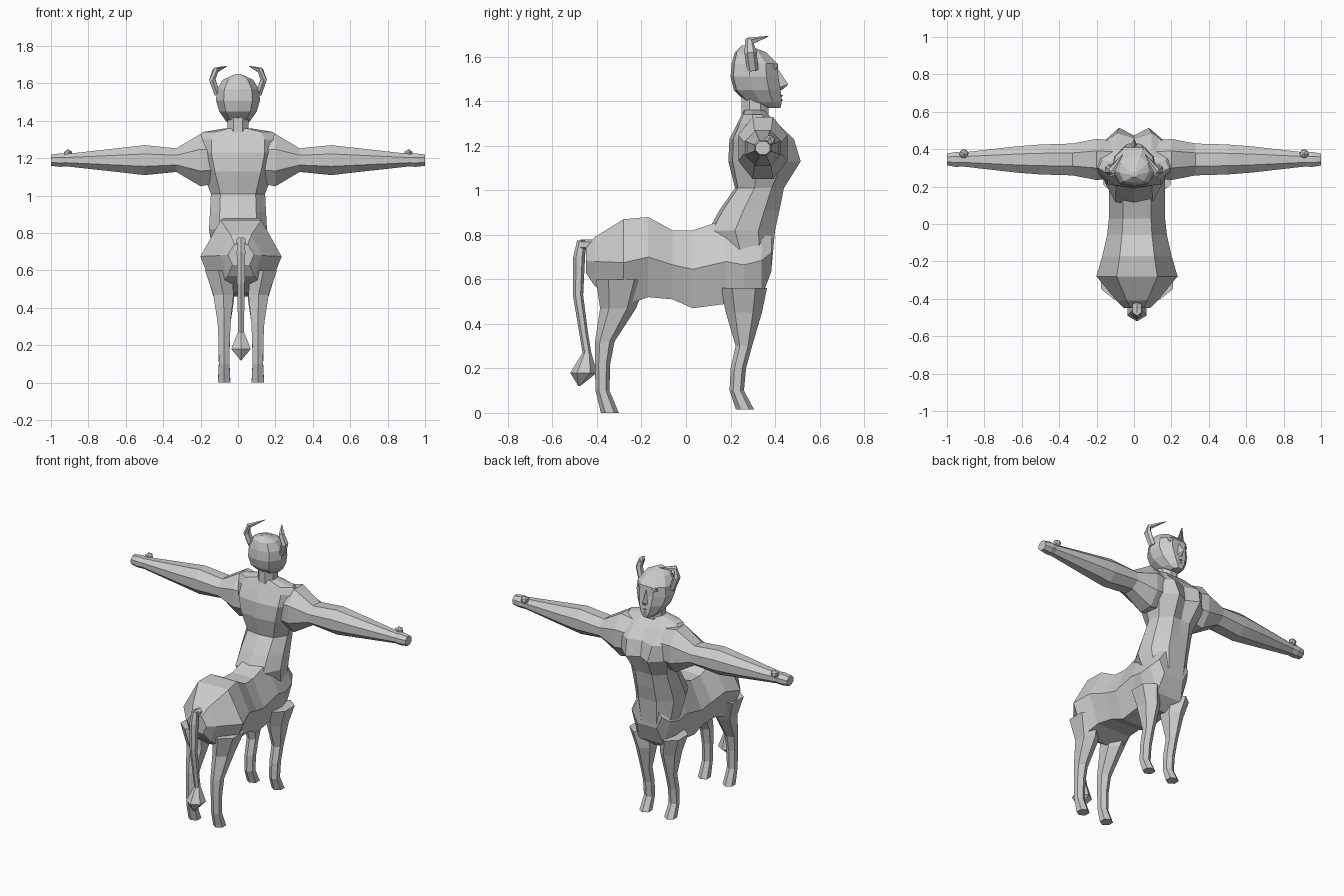
import bpy
import bmesh
from math import sin, cos, pi
from mathutils import Vector

cube = bpy.data.objects.get("Cube")
if cube:
    bpy.data.objects.remove(cube, do_unlink=True)

grey = bpy.data.materials.new("plain grey")
grey.use_nodes = True
shade = (.6, .6, .6, 1)
grey.diffuse_color = shade
grey.node_tree.nodes["Principled BSDF"].inputs["Base Color"].default_value = shade

X, Y, Z = (Vector(axis) for axis in ((1, 0, 0), (0, 1, 0), (0, 0, 1)))
animal_x = .016  # the animal half sits slightly off the centre line
arm_y, arm_z = .345, 1.19


def finish(name, bm):
    """Turn a bmesh into a flat shaded object."""
    bmesh.ops.recalc_face_normals(bm, faces=bm.faces)
    mesh = bpy.data.meshes.new(name)
    bm.to_mesh(mesh)
    bm.free()
    mesh.materials.append(grey)
    obj = bpy.data.objects.new(name, mesh)
    bpy.context.collection.objects.link(obj)


def loft(name, rings):
    """Skin a row of equal-sized point rings and cap both ends."""
    bm = bmesh.new()
    rows = [[bm.verts.new(point) for point in ring] for ring in rings]
    for near, far in zip(rows, rows[1:]):
        for i in range(len(near)):
            bm.faces.new((near[i - 1], near[i], far[i], far[i - 1]))
    bm.faces.new(rows[0])
    bm.faces.new(rows[-1])
    finish(name, bm)


def polygon(centre, u, v, width, depth, sides):
    """Flat-topped regular section whose flats lie at the given half sizes."""
    corner = 1 / cos(pi / sides)
    angles = [pi * (2 * i + 1) / sides for i in range(sides)]
    return [Vector(centre) + corner * (u * width * cos(a) + v * depth * sin(a))
            for a in angles]


def upright_section(z, back, front, width):
    """Symmetric trunk section; a deep chest gets a groove down the middle."""
    depth = front - back
    groove = max(0, front - .43) / 2
    half = [(0, front - groove), (width * .42, front), (width * .9, front - depth * .25),
            (width, back + depth * .4), (width * .65, back + depth * .06), (0, back)]
    outline = half + [(-x, y) for x, y in half[-2:0:-1]]
    return [(x, y, z) for x, y in outline]


def barrel_section(y, top, low, width):
    """Six-sided section, widest halfway up."""
    middle = (top + low) / 2
    back, belly = width * .5, width * .65
    outline = ((-back, top), (back, top), (width, middle),
               (belly, low), (-belly, low), (-width, middle))
    return [(animal_x + x, y, z) for x, z in outline]


def hull(name, points):
    """Small convex solid around a few points."""
    bm = bmesh.new()
    for point in points:
        bm.verts.new(point)
    bmesh.ops.convex_hull(bm, input=bm.verts)
    finish(name, bm)


def ball(name, centre, radius):
    """Coarse faceted ball."""
    bm = bmesh.new()
    bmesh.ops.create_icosphere(bm, subdivisions=1, radius=radius)
    bmesh.ops.translate(bm, verts=bm.verts, vec=centre)
    finish(name, bm)


# Barrel: y, top, underside, half width
barrel = [(-.45, .74, .63, .07), (-.41, .79, .57, .11), (-.28, .87, .48, .217),
          (-.17, .88, .52, .185), (-.06, .82, .51, .16), (.03, .82, .47, .15),
          (.18, .87, .49, .15), (.26, .87, .46, .15), (.34, .85, .52, .14),
          (.385, .8, .64, .11)]
loft("barrel", [barrel_section(*row) for row in barrel])

# Torso: z, back, front, half width
torso = [(.66, .18, .385, .13), (.82, .1, .4, .155), (.91, .15, .42, .15),
         (1.01, .22, .44, .145), (1.13, .19, .515, .19), (1.23, .195, .485, .22),
         (1.3, .23, .41, .22), (1.34, .25, .37, .19), (1.36, .26, .35, .07)]
loft("torso", [upright_section(*row) for row in torso])

# Neck
loft("neck", [polygon((0, .31, z), X, Y, .055, .06, 8) for z in (1.3, 1.44)])

# Head: z, back, front, half width
head = [(1.37, .35, .425, .03), (1.395, .27, .43, .062), (1.45, .215, .425, .1),
        (1.51, .2, .415, .118), (1.57, .205, .41, .112), (1.62, .22, .36, .08),
        (1.65, .25, .28, .015)]
loft("head", [upright_section(*row) for row in head])

# Nose and lips
hull("nose", [(0, .41, 1.55), (0, .46, 1.475), (0, .43, 1.45), (0, .38, 1.5),
              (-.025, .4, 1.455), (.025, .4, 1.455)])
for name, z in (("upper_lip", 1.425), ("lower_lip", 1.405)):
    hull(name, [(0, .437, z), (-.035, .41, z), (.035, .41, z),
                (0, .42, z + .01), (0, .42, z - .01)])

# Limbs, from body to tip. Legs: y, z, half depth
legs = {
    "front_leg": [(.26, .56, .09), (.26, .45, .07), (.26, .3, .032), (.235, .2, .03),
                  (.228, .1, .028), (.265, .015, .035)],
    "hind_leg": [(-.29, .6, .1), (-.305, .47, .07), (-.365, .32, .038),
                 (-.375, .22, .03), (-.375, .1, .027), (-.342, 0, .035)],
}
# Arm and hand: x, half depth, half height
arm = [(.1, .1, .12), (.2, .11, .14), (.33, .085, .063), (.5, .08, .08),
       (.63, .07, .065), (.92, .037, .033), (.95, .04, .036), (1, .032, .03)]
# Horn: x, y, z, radius
horn = [(.11, .3, 1.54, .022), (.137, .29, 1.62, .024), (.12, .285, 1.67, .02),
        (.06, .37, 1.692, .002)]

for side, sign in (("left", 1), ("right", -1)):
    # Legs splay out into the thighs, and are slimmer than they are deep there
    for name, rows in legs.items():
        rings = []
        for y, z, depth in rows:
            splay = .09 + max(0, z - .45) / 5
            centre = (animal_x + sign * splay, y, z)
            rings.append(polygon(centre, X, Y, depth * .6 + .012, depth, 6))
        loft(f"{side}_{name}", rings)

    # Arm with a raised thumb
    loft(f"{side}_arm", [polygon((sign * x, arm_y, arm_z), Y, Z, depth, height, 8)
                         for x, depth, height in arm])
    ball(f"{side}_thumb", (sign * .91, .375, 1.222), .027)

    # Horn, its sections turning to follow the curve
    points = [Vector((sign * x, y, z)) for x, y, z, radius in horn]
    rings = []
    for i, point in enumerate(points):
        before, after = points[max(i - 1, 0)], points[min(i + 1, len(points) - 1)]
        along = (after - before).normalized()
        across = along.cross(Y).normalized()
        radius = horn[i][-1]
        rings.append(polygon(point, across, along.cross(across), radius * .7, radius, 6))
    loft(f"{side}_horn", rings)

    ball(f"{side}_eye", (sign * .047, .392, 1.557), .025)

# Tail: short root, then a hanging strand ending in a pointed tuft (y, z, radius)
loft("tail_root", [polygon((animal_x, y, .755), X, Z, .024, .02, 6)
                   for y in (-.38, -.475)])
tail = [(-.468, .775, .018), (-.48, .7, .023), (-.485, .53, .02), (-.46, .36, .017),
        (-.445, .27, .017), (-.46, .18, .052), (-.48, .12, .003)]
loft("tail", [polygon((animal_x, y, z), X, Y, radius, radius, 6)
              for y, z, radius in tail])
